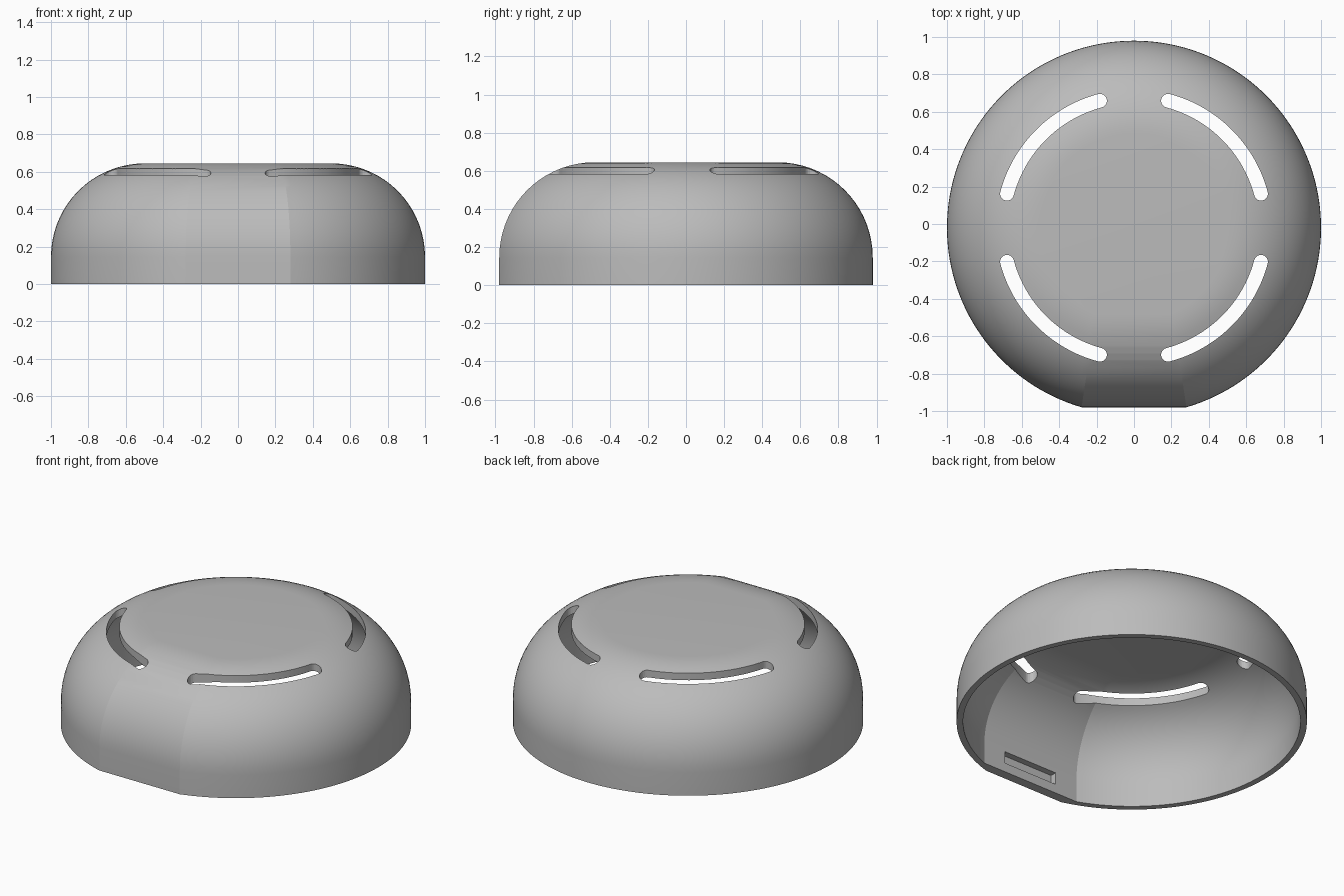
import bpy, bmesh, math

cube = bpy.data.objects.get("Cube")
if cube:
    bpy.data.objects.remove(cube, do_unlink=True)

CENTER_Y = -0.02
ARC_STEPS, FILLET_STEPS = 144, 18

grey = bpy.data.materials.new("light_grey")
grey.use_nodes = True
colour = (0.5, 0.5, 0.5, 1)
grey.diffuse_color = colour
grey.node_tree.nodes["Principled BSDF"].inputs["Base Color"].default_value = colour


def make_object(name, bm):
    bmesh.ops.recalc_face_normals(bm, faces=bm.faces)
    mesh = bpy.data.meshes.new(name)
    bm.to_mesh(mesh)
    bm.free()
    mesh.materials.append(grey)
    obj = bpy.data.objects.new(name, mesh)
    bpy.context.collection.objects.link(obj)
    return obj


def ring(bm, radius, flat, z):
    """Circle with one side cut straight at distance flat towards the front."""
    a = math.acos(flat / radius)
    start, sweep = -math.pi / 2 + a, 2 * math.pi - 2 * a
    angles = [start + sweep * i / ARC_STEPS for i in range(ARC_STEPS + 1)]
    return [bm.verts.new((radius * math.cos(t), CENTER_Y + radius * math.sin(t), z))
            for t in angles]


def wall(bm, radius, flat, top, fillet):
    """Straight wall rolling over into a flat top; returns the bottom ring."""
    rings = [ring(bm, radius, flat, 0)]
    for i in range(FILLET_STEPS + 1):
        t = math.pi / 2 * i / FILLET_STEPS
        d = fillet * (1 - math.cos(t))
        rings.append(ring(bm, radius - d, flat - d, top - fillet + fillet * math.sin(t)))
    for low, high in zip(rings, rings[1:]):
        bridge(bm, low, high)
    bm.faces.new(rings[-1])
    return rings[0]


def bridge(bm, one, two):
    n = len(one)
    for i in range(n):
        j = (i + 1) % n
        bm.faces.new((one[i], one[j], two[j], two[i]))


# Hollow cover: outer skin, inner skin and bottom rim
bm = bmesh.new()
outer = wall(bm, 1.0, 0.96, 0.645, 0.5)
inner = wall(bm, 0.963, 0.9, 0.603, 0.463)
bridge(bm, outer, inner)
cover = make_object("cover_shell", bm)

# Four curved vent slots with round ends
bm = bmesh.new()
MID, HALF = 0.703, 0.037
for quarter in range(4):
    a0 = math.radians(15 + 90 * quarter)
    a1 = a0 + math.radians(60)
    outline = []
    for i in range(33):
        t = a0 + (a1 - a0) * i / 32
        outline.append(((MID + HALF) * math.cos(t), (MID + HALF) * math.sin(t)))
    for i in range(1, 12):
        t = a1 + math.pi * i / 12
        outline.append((MID * math.cos(a1) + HALF * math.cos(t),
                        MID * math.sin(a1) + HALF * math.sin(t)))
    for i in range(33):
        t = a1 + (a0 - a1) * i / 32
        outline.append(((MID - HALF) * math.cos(t), (MID - HALF) * math.sin(t)))
    for i in range(1, 12):
        t = a0 + math.pi + math.pi * i / 12
        outline.append((MID * math.cos(a0) + HALF * math.cos(t),
                        MID * math.sin(a0) + HALF * math.sin(t)))
    low = [bm.verts.new((x, y + CENTER_Y, 0.3)) for x, y in outline]
    high = [bm.verts.new((x, y + CENTER_Y, 0.8)) for x, y in outline]
    bm.faces.new(low)
    bm.faces.new(high)
    bridge(bm, low, high)
slots = make_object("slot_cutter", bm)

# Shallow rectangular pocket inside the flat front wall
bm = bmesh.new()
bmesh.ops.create_cube(bm, size=1)
bmesh.ops.scale(bm, vec=(0.376, 0.09, 0.075), verts=bm.verts)
bmesh.ops.translate(bm, vec=(0, -0.915, 0.095), verts=bm.verts)
pocket = make_object("pocket_cutter", bm)

bpy.ops.object.select_all(action='DESELECT')
bpy.context.view_layer.objects.active = cover
cover.select_set(True)
for cutter in (slots, pocket):
    mod = cover.modifiers.new(cutter.name, 'BOOLEAN')
    mod.operation = 'DIFFERENCE'
    mod.solver = 'EXACT'
    mod.object = cutter
    bpy.ops.object.modifier_apply(modifier=mod.name)
    bpy.data.objects.remove(cutter, do_unlink=True)

bpy.ops.object.shade_smooth_by_angle(angle=math.radians(12))
